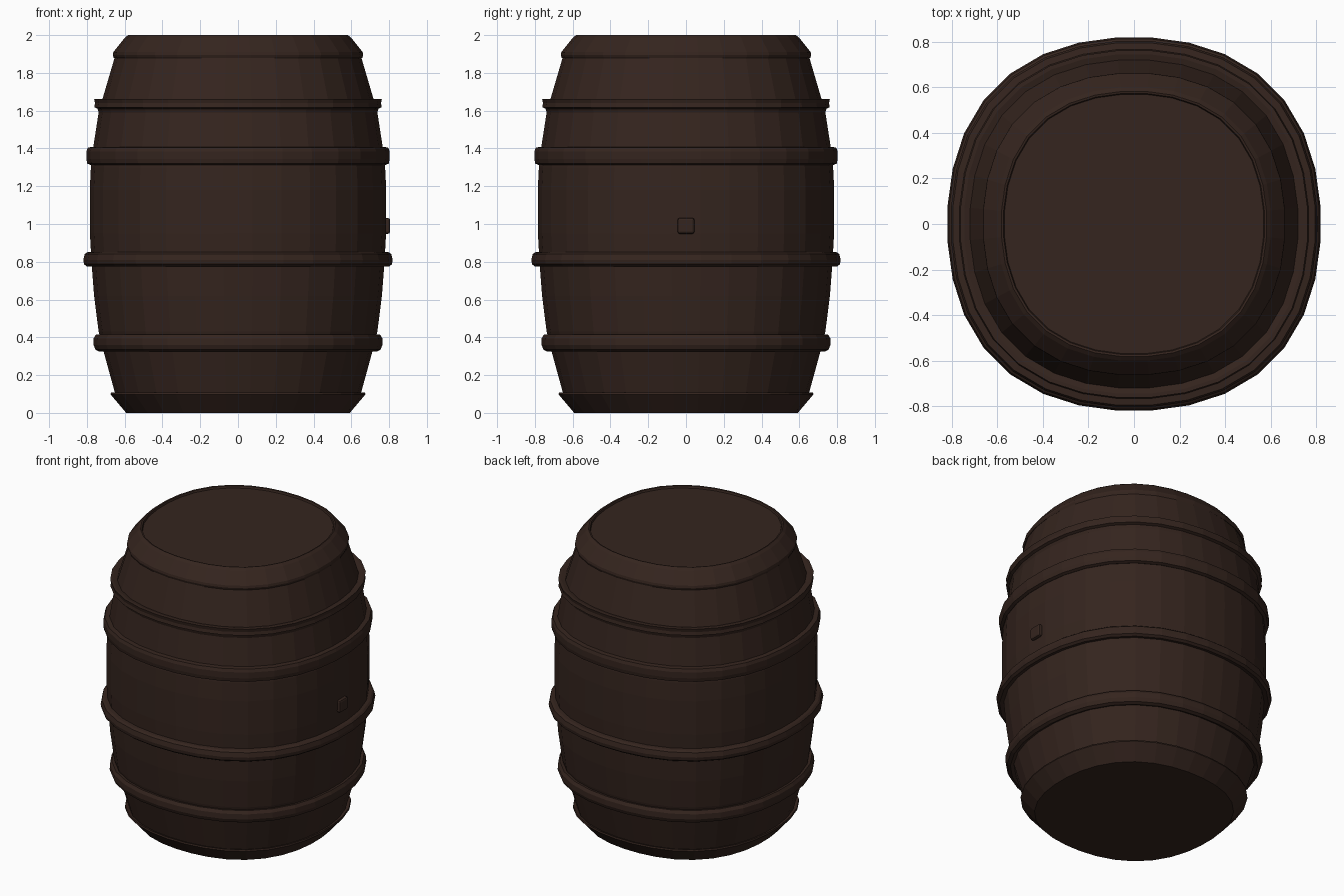
import bpy, bmesh, math

if "Cube" in bpy.data.objects:
    bpy.data.objects.remove(bpy.data.objects["Cube"])

SIDES = 32

mat = bpy.data.materials.new("dark_wood")
mat.diffuse_color = (0.035, 0.018, 0.013, 1)
mat.use_nodes = True
mat.node_tree.nodes["Principled BSDF"].inputs["Base Color"].default_value = mat.diffuse_color


def finish(bm, name):
    bmesh.ops.recalc_face_normals(bm, faces=bm.faces)
    me = bpy.data.meshes.new(name)
    bm.to_mesh(me)
    bm.free()
    me.materials.append(mat)
    ob = bpy.data.objects.new(name, me)
    bpy.context.collection.objects.link(ob)
    return ob


def lathe(name, profile, closed):
    """Sweep (radius, z) points round a slightly squarish circle."""
    bm = bmesh.new()
    rings = []
    for r, z in profile:
        ring = []
        for i in range(SIDES):
            a = 2 * math.pi * (i + 0.5) / SIDES
            k = r * (1 + 0.043 * math.sin(2 * a) ** 2) * 1.003
            ring.append(bm.verts.new((k * math.cos(a), k * math.sin(a), z)))
        rings.append(ring)
    pairs = list(zip(rings, rings[1:]))
    if closed:
        pairs.append((rings[-1], rings[0]))
    else:
        bm.faces.new(rings[0])
        bm.faces.new(rings[-1])
    for lo, hi in pairs:
        for i in range(SIDES):
            j = (i + 1) % SIDES
            bm.faces.new((lo[i], lo[j], hi[j], hi[i]))
    return finish(bm, name)


# Barrel body with flared foot, bulging staves, top collar and recessed lid
lathe("barrel_body", [
    (0.592, 0), (0.675, 0.098), (0.672, 0.108), (0.65, 0.10),
    (0.713, 0.33), (0.738, 0.43), (0.762, 0.62), (0.776, 0.80), (0.784, 0.95),
    (0.785, 1.18), (0.779, 1.30), (0.766, 1.41), (0.738, 1.59), (0.718, 1.66),
    (0.652, 1.885), (0.658, 1.88), (0.663, 1.895), (0.66, 1.91),
    (0.60, 1.985), (0.582, 2.0), (0.573, 1.998), (0.569, 1.985)], False)

# Hoops: outer profile from bottom to top, closed inside the body
lathe("hoop_lower", [
    (0.70, 0.34), (0.735, 0.325), (0.755, 0.335), (0.765, 0.36),
    (0.764, 0.395), (0.752, 0.415), (0.72, 0.41)], True)
lathe("hoop_middle", [
    (0.75, 0.785), (0.80, 0.775), (0.815, 0.787), (0.819, 0.81),
    (0.812, 0.84), (0.80, 0.85), (0.76, 0.855)], True)
lathe("hoop_upper", [
    (0.75, 1.32), (0.78, 1.312), (0.798, 1.32), (0.803, 1.345),
    (0.803, 1.385), (0.795, 1.405), (0.75, 1.41)], True)
lathe("hoop_top", [
    (0.71, 1.60), (0.737, 1.588), (0.744, 1.61), (0.761, 1.618),
    (0.757, 1.64), (0.762, 1.662), (0.745, 1.662), (0.70, 1.65)], True)

# Square bung on the right side
bpy.ops.mesh.primitive_cube_add(size=1, location=(0.782, 0, 0.99))
bung = bpy.context.object
bung.name = "bung"
bung.scale = (0.048, 0.09, 0.084)
bpy.ops.object.transform_apply(location=False, rotation=False, scale=True)
bung.data.materials.append(mat)
bevel = bung.modifiers.new("bevel", "BEVEL")
bevel.width = 0.012
bevel.segments = 2
